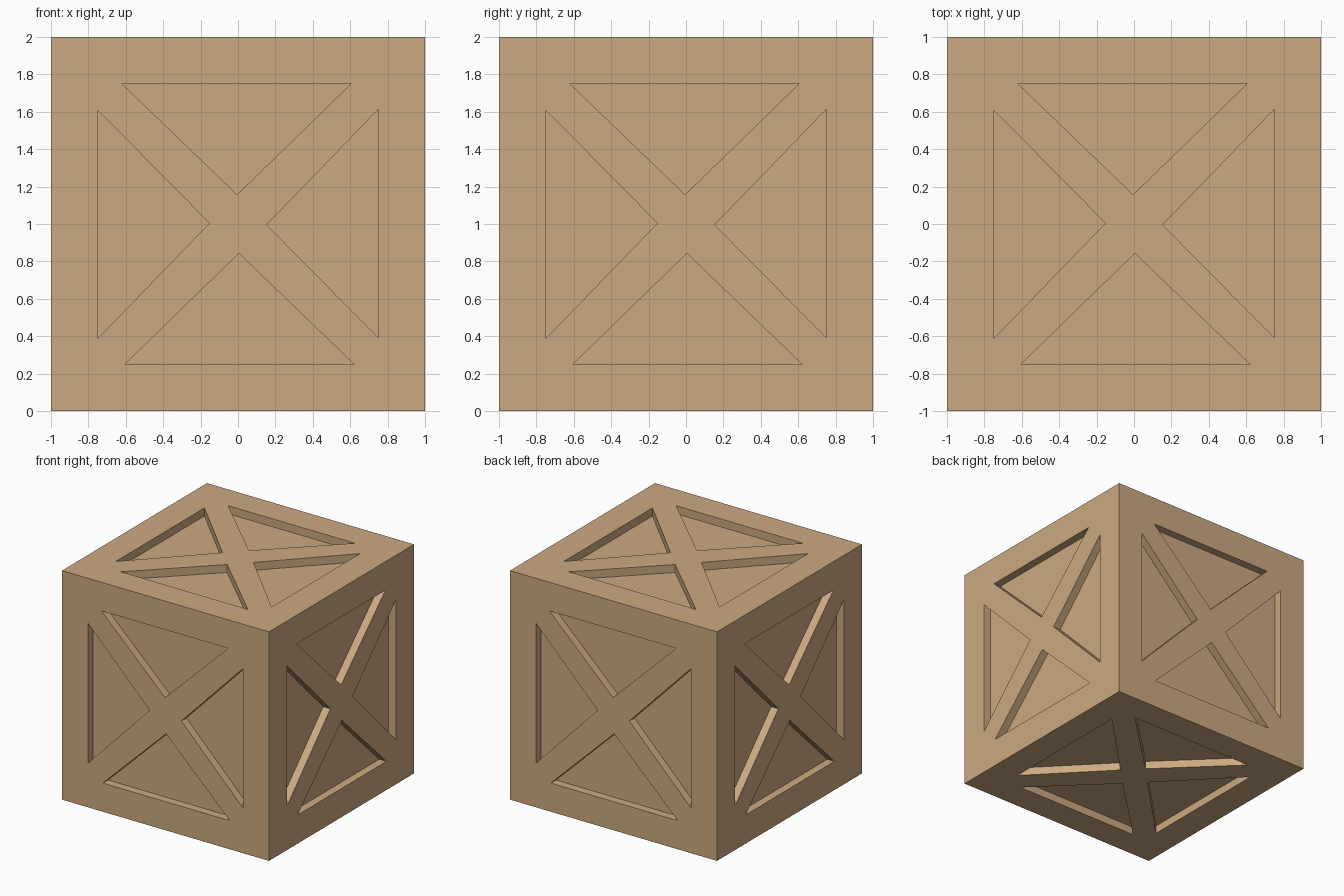
import bpy
import bmesh
from math import pi
from mathutils import Matrix, Vector

old = bpy.data.objects.get("Cube")
if old:
    bpy.data.objects.remove(old, do_unlink=True)

DEPTH = 0.07

# Wood colour
wood = bpy.data.materials.new("tan_wood")
wood.use_nodes = True
colour = (0.60, 0.40, 0.22, 1)
wood.diffuse_color = colour
wood.node_tree.nodes["Principled BSDF"].inputs["Base Color"].default_value = colour


def make_object(name, bm):
    bmesh.ops.recalc_face_normals(bm, faces=bm.faces[:])
    mesh = bpy.data.meshes.new(name)
    bm.to_mesh(mesh)
    bm.free()
    mesh.materials.append(wood)
    obj = bpy.data.objects.new(name, mesh)
    bpy.context.collection.objects.link(obj)
    return obj


def add_prism(bm, corners, turn):
    """Triangular prism reaching from outside the face to the panel depth."""
    verts = [bm.verts.new(turn @ Vector((u, v, 1 - DEPTH))) for u, v in corners]
    base = bm.faces.new(verts)
    top = bmesh.ops.extrude_face_region(bm, geom=[base])["geom"]
    moved = [g for g in top if isinstance(g, bmesh.types.BMVert)]
    bmesh.ops.translate(bm, verts=moved, vec=turn @ Vector((0, 0, 0.2)))


# Solid crate body
bm = bmesh.new()
bmesh.ops.create_cube(bm, size=2)
crate = make_object("crate", bm)

# Triangular recesses between the frame and diagonal braces of each side
upper = [(-0.62, 0.75), (0.605, 0.75), (-0.005, 0.157)]
side = [(0.75, 0.613), (0.75, -0.608), (0.153, -0.005)]
triangles = []
for tri in (upper, side):
    triangles += [tri, [(-u, -v) for u, v in tri]]

upright = Matrix.Rotation(pi / 2, 3, 'X')
turns = [Matrix.Rotation(i * pi / 2, 3, 'Z') @ upright for i in range(4)]
turns += [Matrix.Identity(3), Matrix.Rotation(pi, 3, 'X')]

bm = bmesh.new()
for turn in turns:
    for tri in triangles:
        add_prism(bm, tri, turn)
cutter = make_object("recess_cutter", bm)
cutter.hide_render = True

# Cut the recesses and keep the finished mesh
cut = crate.modifiers.new("recesses", 'BOOLEAN')
cut.operation = 'DIFFERENCE'
cut.solver = 'EXACT'
cut.object = cutter
bpy.context.view_layer.update()
depsgraph = bpy.context.evaluated_depsgraph_get()
finished = bpy.data.meshes.new_from_object(crate.evaluated_get(depsgraph))
crate.modifiers.clear()
crate.data = finished
bpy.data.objects.remove(cutter, do_unlink=True)

crate.location.z = 1
